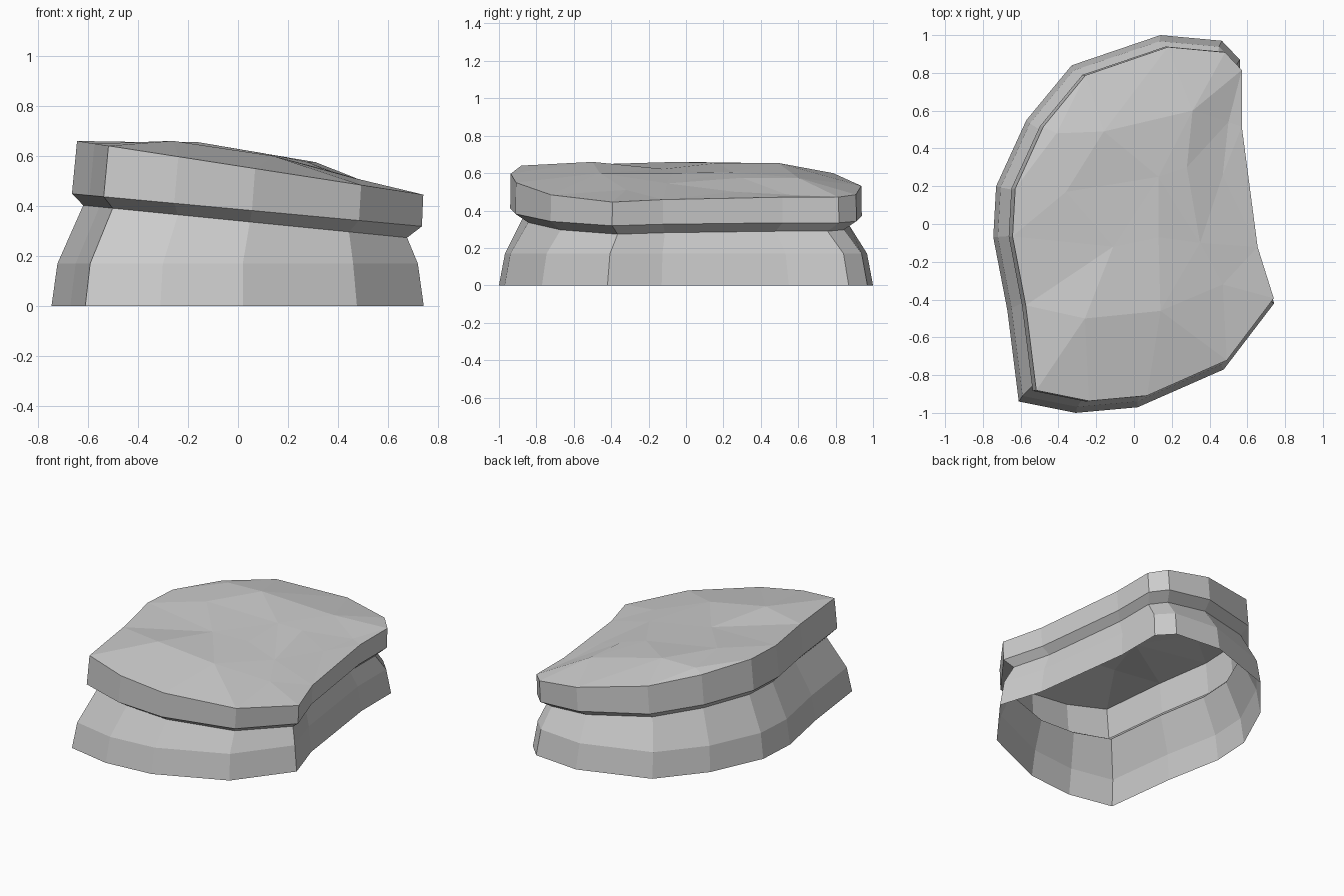
import bpy
import bmesh
from mathutils import Vector
from mathutils.geometry import delaunay_2d_cdt

if "Cube" in bpy.data.objects:
    bpy.data.objects.remove(bpy.data.objects["Cube"])

# Ground outline of the rock, counter-clockwise
OUTLINE = [(-0.61, -0.94), (-0.31, -1.0), (0.02, -0.97), (0.475, -0.77),
           (0.742, -0.42), (0.65, -0.13), (0.56, 0.55), (0.56, 0.87),
           (0.465, 0.97), (0.14, 1.0), (-0.33, 0.84), (-0.57, 0.55),
           (-0.73, 0.20), (-0.745, -0.07), (-0.67, -0.46)]

# Each level: x scale, x shift, y scale, height, slope along x
LEVELS = [(1.0, 0.0, 1.0, 0.0, 0.0),          # ground
          (0.968, 0.0, 0.968, 0.17, 0.0),     # flared foot
          (0.87, 0.03, 0.87, 0.341, -0.10),   # neck
          (0.94, 0.037, 0.94, 0.387, -0.093), # slab lower rim
          (0.93, 0.05, 0.937, 0.56, -0.155)]  # slab upper rim

# Uneven points on the slab's top
BUMPS = [(-0.26, -0.50, 0.66), (-0.11, -0.12, 0.622), (-0.16, 0.49, 0.655),
         (-0.41, 0.48, 0.652), (0.14, -0.46, 0.60), (0.13, -0.07, 0.60),
         (0.13, 0.25, 0.605), (0.28, 0.30, 0.575), (0.31, 0.60, 0.575),
         (0.35, -0.10, 0.545), (0.47, 0.26, 0.50), (0.50, 0.54, 0.485),
         (-0.36, 0.17, 0.655), (0.47, -0.32, 0.51)]

bm = bmesh.new()


def ring(sx, dx, sy, z0, slope):
    verts = []
    for x, y in OUTLINE:
        px = x * sx + dx
        verts.append(bm.verts.new((px, y * sy, z0 + slope * px)))
    return verts


# Foot, neck and slab walls (the bottom stays open)
rings = [ring(*level) for level in LEVELS]
n = len(OUTLINE)
for low, high in zip(rings, rings[1:]):
    for i in range(n):
        j = (i + 1) % n
        bm.faces.new((low[i], low[j], high[j], high[i]))

# Faceted top surface spanning the upper rim
top = rings[-1] + [bm.verts.new(p) for p in BUMPS]
flat = [Vector((v.co.x, v.co.y)) for v in top]
rim_edges = [(i, (i + 1) % n) for i in range(n)]
_, _, faces, origin, _, _ = delaunay_2d_cdt(flat, rim_edges, [], 1, 1e-5)
for f in faces:
    bm.faces.new([top[origin[k][0]] for k in f])

bmesh.ops.recalc_face_normals(bm, faces=bm.faces)
mesh = bpy.data.meshes.new("rock_platform")
bm.to_mesh(mesh)
bm.free()
rock = bpy.data.objects.new("rock_platform", mesh)
bpy.context.collection.objects.link(rock)
